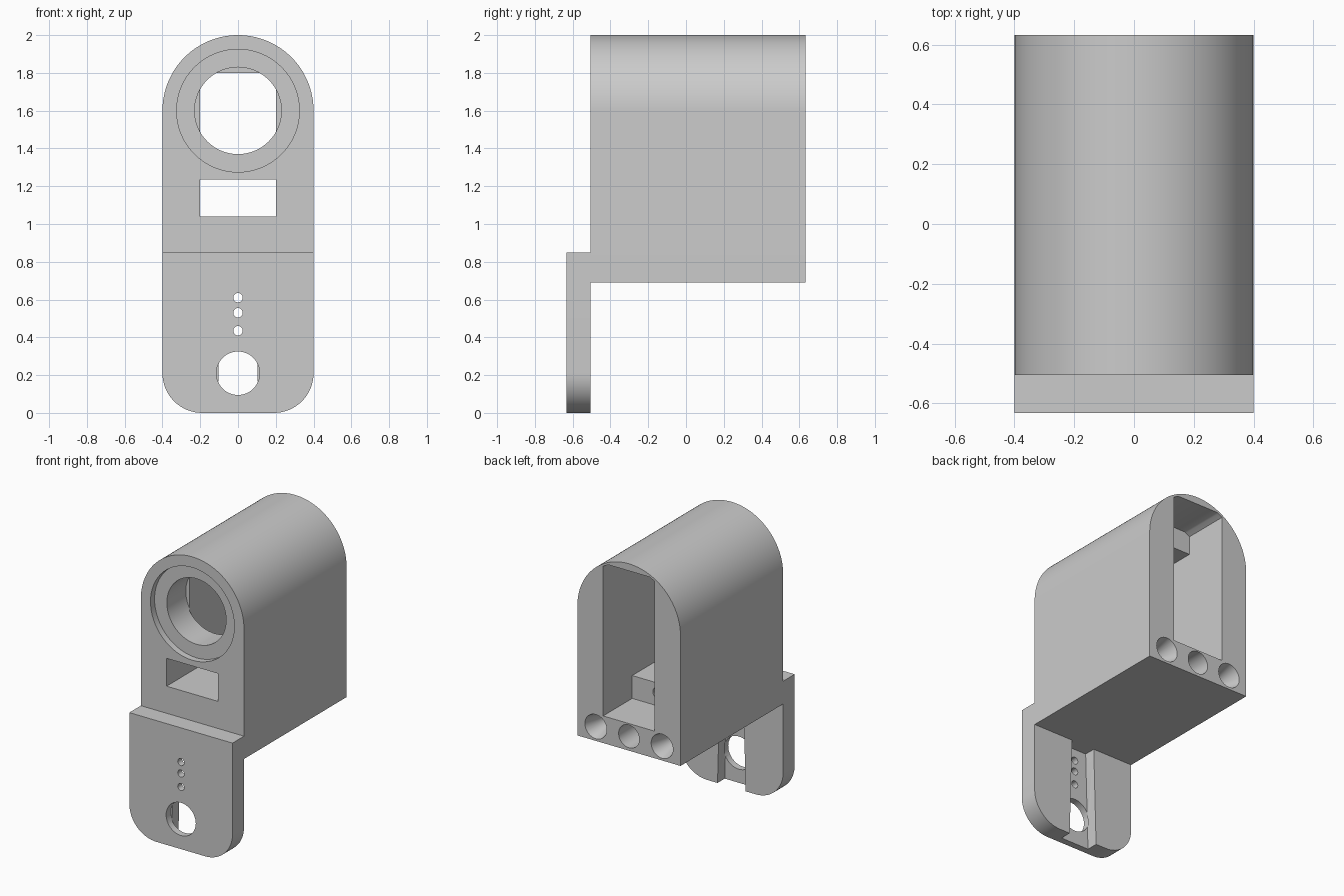
import bpy, bmesh, math

cube = bpy.data.objects.get("Cube")
if cube:
    bpy.data.objects.remove(cube, do_unlink=True)

grey = bpy.data.materials.new("light_grey")
grey.use_nodes = True
grey.diffuse_color = (0.6, 0.6, 0.6, 1)
grey.node_tree.nodes["Principled BSDF"].inputs["Base Color"].default_value = (0.6, 0.6, 0.6, 1)

FRONT, MID, STEP, BACK = -0.632, -0.505, 0.31, 0.632


def arc(cx, cz, r, a0, a1, n):
    """Points on an arc in the xz plane, angles in degrees."""
    steps = [math.radians(a0 + (a1 - a0) * i / n) for i in range(n + 1)]
    return [(cx + r * math.cos(a), cz + r * math.sin(a)) for a in steps]


def circle(x, z, r, n=48):
    return arc(x, z, r, 0, 360, n)[:-1]


def rect(hw, z0, z1):
    return [(-hw, z0), (hw, z0), (hw, z1), (-hw, z1)]


def loft(name, near, far, y0, y1):
    """Solid between two matching xz profiles at y0 and y1."""
    bm = bmesh.new()
    a = [bm.verts.new((x, y0, z)) for x, z in near]
    b = [bm.verts.new((x, y1, z)) for x, z in far]
    bm.faces.new(a)
    bm.faces.new(b[::-1])
    for i in range(len(a)):
        j = (i + 1) % len(a)
        bm.faces.new((a[j], a[i], b[i], b[j]))
    bmesh.ops.recalc_face_normals(bm, faces=bm.faces)
    mesh = bpy.data.meshes.new(name)
    bm.to_mesh(mesh)
    bm.free()
    mesh.materials.append(grey)
    obj = bpy.data.objects.new(name, mesh)
    bpy.context.collection.objects.link(obj)
    return obj


def prism(name, profile, y0, y1):
    return loft(name, profile, profile, y0, y1)


def select(obj):
    bpy.ops.object.select_all(action="DESELECT")
    obj.select_set(True)
    bpy.context.view_layer.objects.active = obj


def cut(target, cutter):
    cutter.hide_render = True
    mod = target.modifiers.new("cut", "BOOLEAN")
    mod.operation, mod.solver, mod.object = "DIFFERENCE", "EXACT", cutter
    select(target)
    bpy.ops.object.modifier_apply(modifier=mod.name)
    bpy.data.objects.remove(cutter, do_unlink=True)


# Arched housing
housing = prism("housing", [(-0.4, 0.69), (0.4, 0.69)] + arc(0, 1.6, 0.4, 0, 180, 64), MID, BACK)

# Tall rear chamber whose top corners follow the arch
corner = math.degrees(math.acos(0.2 / 0.385))
flat = math.degrees(math.asin(0.35 / 0.385))
rear = ([(-0.2, 0.88), (0.2, 0.88)] + arc(0, 1.6, 0.385, corner, flat, 4)
        + arc(0, 1.6, 0.385, 180 - flat, 180 - corner, 4))
cut(housing, prism("rear_chamber", rear, STEP, BACK + 0.1))

# Lower front chamber, round opening with its shallow seat, and the slot
cut(housing, prism("front_chamber", rect(0.2, 1.04, 1.8), -0.26, STEP + 0.05))
cut(housing, prism("round_opening", circle(0, 1.6, 0.23, 64), MID - 0.1, -0.25))
cut(housing, prism("round_seat", circle(0, 1.6, 0.325, 64), MID - 0.1, MID + 0.045))
cut(housing, prism("slot", rect(0.2, 1.04, 1.235), MID - 0.1, -0.2))

# Small passage in the chamber step
cut(housing, prism("step_hole", circle(0, 0.97, 0.04, 24), 0.0, STEP + 0.05))

# Rear screw holes: straight in the middle, tapered at the sides
cut(housing, prism("middle_hole", circle(0, 0.79, 0.08), 0.3, BACK + 0.1))
for side in (-1, 1):
    x = 0.257 * side
    cut(housing, loft("tapered_hole", circle(x, 0.79, 0.05), circle(x, 0.79, 0.085), 0.5, BACK + 0.001))
    cut(housing, prism("side_hole", circle(x, 0.79, 0.05), 0.3, 0.55))

# Mounting plate with rounded lower corners
outline = (arc(-0.19, 0.21, 0.21, 180, 270, 16) + arc(0.19, 0.21, 0.21, 270, 360, 16)
           + [(0.4, 0.85), (-0.4, 0.85)])
plate = prism("mounting_plate", outline, FRONT, MID)

# Tapered channel behind the plate, then the holes through its thin front
channel = [(-0.112, -0.1), (0.112, -0.1), (0.09, 0.69), (-0.09, 0.69)]
cut(plate, prism("channel", channel, MID - 0.08, MID + 0.1))
cut(plate, prism("large_hole", circle(0, 0.21, 0.115), FRONT - 0.1, MID - 0.075))
for z in (0.435, 0.53, 0.61):
    cut(plate, prism("pin_hole", circle(0, z, 0.025, 24), FRONT - 0.1, MID - 0.07))

for part in (housing, plate):
    select(part)
    bpy.ops.object.shade_smooth_by_angle(angle=math.radians(30))
